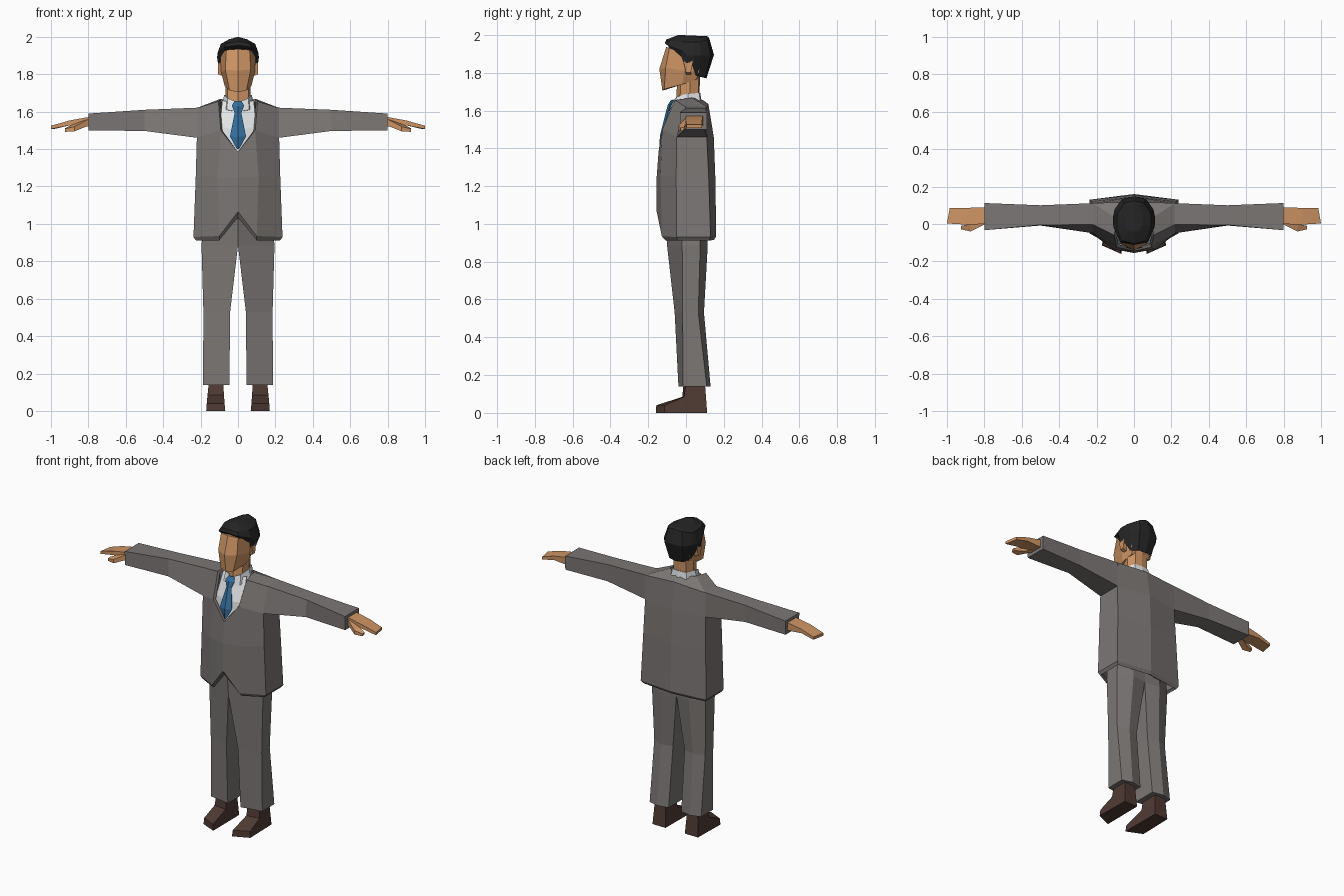
import bpy, bmesh


def material(name, rgb):
    m = bpy.data.materials.new(name)
    m.diffuse_color = (*rgb, 1)
    return m


SUIT = material("suit grey", (0.20, 0.184, 0.178))
SKIN = material("skin", (0.62, 0.30, 0.13))
HAIR = material("hair black", (0.018, 0.018, 0.019))
SHOE = material("shoe brown", (0.078, 0.042, 0.034))
TIE = material("tie blue", (0.035, 0.16, 0.34))
SHIRT = material("shirt white", (0.78, 0.80, 0.82))


def loft(name, rows, mat, closed=False, caps="", thick=0, extra=()):
    """Skin rows of points for the +x half, then mirror it to the other side."""
    bm = bmesh.new()
    grid = [[bm.verts.new(p) for p in row] for row in rows]
    n = len(rows[0])
    for a, b in zip(grid, grid[1:]):
        for i in range(n if closed else n - 1):
            j = (i + 1) % n
            bm.faces.new((a[i], a[j], b[j], b[i]))
    if "s" in caps:
        bm.faces.new(grid[0])
    if "e" in caps:
        bm.faces.new(grid[-1])
    for face in extra:
        bm.faces.new([bm.verts.new(p) for p in face])
    bmesh.ops.remove_doubles(bm, verts=bm.verts[:], dist=0.0005)
    # no walls on the centre plane
    inner = [f for f in bm.faces if all(abs(v.co.x) < 1e-4 for v in f.verts)]
    bmesh.ops.delete(bm, geom=inner, context='FACES')
    bmesh.ops.mirror(bm, geom=bm.verts[:] + bm.edges[:] + bm.faces[:],
                     axis='X', merge_dist=0.0005)
    bmesh.ops.recalc_face_normals(bm, faces=bm.faces[:])
    me = bpy.data.meshes.new(name)
    bm.to_mesh(me)
    bm.free()
    me.materials.append(mat)
    ob = bpy.data.objects.new(name, me)
    bpy.context.collection.objects.link(ob)
    if thick:
        mod = ob.modifiers.new("thickness", 'SOLIDIFY')
        mod.thickness = thick
        mod.offset = -1
    return ob


def at_x(x, section):
    return [(x, y, z) for y, z in section]


def at_z(z, section):
    return [(x, y, z) for x, y in section]


# Jacket: columns run front centre, lapel, side front, side back, back centre
lapel, sh_front, sh_back = (.105, -.06, 1.655), (.22, -.003, 1.62), (.22, .112, 1.62)
nape, neck_side, neck_back = (0, .118, 1.635), (.095, .03, 1.668), (0, .09, 1.655)
chest = [(0, -.145, 1.385), (.092, -.125, 1.50), (.22, -.05, 1.46),
         (.22, .11, 1.46), (0, .147, 1.46)]
loft("jacket", [
    [(0, -.14, 1.035), (.10, -.108, .912), (.225, -.045, .912), (.225, .12, .912), (0, .148, .915)],
    [(0, -.155, 1.065), (.10, -.128, .935), (.238, -.05, .93), (.238, .13, .93), (0, .16, .935)],
    [(0, -.155, 1.25), (.11, -.135, 1.25), (.226, -.052, 1.25), (.226, .12, 1.25), (0, .155, 1.25)],
    chest,
], SUIT, thick=.018, extra=[
    (chest[1], chest[2], sh_front, lapel),
    (chest[2], chest[3], sh_back, sh_front),
    (chest[3], chest[4], nape, sh_back),
    (lapel, sh_front, sh_back, neck_side),
    (neck_side, sh_back, nape, neck_back),
])

# Sleeves: top front, top back, bottom back, bottom front
loft("sleeves", [
    at_x(.20, [(-.003, 1.622), (.112, 1.622), (.11, 1.458), (-.052, 1.458)]),
    at_x(.50, [(-.005, 1.61), (.10, 1.61), (.10, 1.50), (-.008, 1.497)]),
    at_x(.80, [(-.033, 1.59), (.112, 1.59), (.11, 1.50), (-.03, 1.50)]),
], SUIT, closed=True, caps="se")

# Trousers: inner front, outer front, outer back, back crease, inner back
loft("trousers", [
    at_z(1.08, [(0, -.115), (.18, -.03), (.18, .07), (.10, .11), (0, .11)]),
    at_z(.885, [(0, -.10), (.195, -.02), (.195, .075), (.10, .115), (0, .10)]),
    at_z(.53, [(.042, -.06), (.185, -.018), (.185, .065), (.115, .095), (.042, .075)]),
    at_z(.14, [(.046, -.04), (.187, -.015), (.187, .11), (.12, .13), (.046, .115)]),
], SUIT, closed=True, caps="se")

# Shoes: the side profile swept across the foot, with a slanted toe
loft("shoes", [
    [(.068, -.16, 0), (.072, -.157, .04), (.075, -.02, .085), (.08, -.012, .16),
     (.08, .10, .16), (.07, .112, 0)],
    [(.17, -.115, 0), (.167, -.112, .04), (.163, -.01, .085), (.155, 0, .16),
     (.155, .10, .16), (.165, .112, 0)],
], SHOE, closed=True, caps="se")

# Hands and thumbs
loft("hands", [
    at_x(.78, [(0, 1.575), (.09, 1.575), (.09, 1.52), (0, 1.52)]),
    at_x(.90, [(-.003, 1.553), (.086, 1.553), (.086, 1.527), (-.003, 1.527)]),
    [(1.0, .003, 1.525), (.985, .085, 1.525), (.985, .085, 1.507), (1.0, .003, 1.507)],
], SKIN, closed=True, caps="se")
loft("thumbs", [
    at_x(.80, [(-.003, 1.56), (.035, 1.56), (.035, 1.525), (-.003, 1.525)]),
    at_x(.875, [(-.04, 1.52), (0, 1.535), (0, 1.505), (-.04, 1.495)]),
    at_x(.925, [(-.028, 1.508), (-.01, 1.512), (-.01, 1.497), (-.028, 1.492)]),
], SKIN, closed=True, caps="se")

# Shirt front and collar
loft("shirt_front", [
    [(0, -.124, 1.37), (.10, -.10, 1.40)],
    [(0, -.112, 1.50), (.095, -.088, 1.52)],
    [(0, -.062, 1.645), (.085, -.03, 1.66)],
], SHIRT)
loft("collar", [
    [(0, -.085, 1.60), (.06, -.065, 1.61), (.088, .01, 1.63), (.06, .078, 1.63), (0, .085, 1.63)],
    [(0, -.070, 1.65), (.055, -.05, 1.672), (.073, .01, 1.69), (.05, .07, 1.692), (0, .076, 1.692)],
], SHIRT, thick=.006)

# Tie with a knot and a centre ridge
loft("tie", [[(0, y, z), (w, y + .012, z + .003)] for w, y, z in [
    (.018, -.080, 1.655), (.033, -.096, 1.63), (.018, -.107, 1.59),
    (.043, -.138, 1.465), (.008, -.142, 1.40)]], TIE, thick=.008)

# Neck and head, each ring from front centre to back centre
loft("neck", [
    at_z(1.60, [(0, -.055), (.055, -.035), (.066, .02), (.045, .062), (0, .068)]),
    at_z(1.79, [(0, -.045), (.055, -.025), (.068, .02), (.045, .068), (0, .075)]),
], SKIN)
loft("head", [
    [(0, -.125, 1.705), (.045, -.115, 1.713), (.072, -.02, 1.738), (.06, .055, 1.765), (0, .07, 1.765)],
    [(0, -.141, 1.82), (.068, -.108, 1.825), (.09, -.01, 1.81), (.075, .07, 1.81), (0, .09, 1.81)],
    [(0, -.105, 1.935), (.062, -.088, 1.93), (.096, -.02, 1.92), (.08, .08, 1.92), (0, .11, 1.92)],
], SKIN, caps="se")
loft("ears", [
    at_x(.08, [(-.008, 1.865), (.034, 1.865), (.025, 1.79), (0, 1.79)]),
    at_x(.106, [(-.012, 1.86), (.036, 1.868), (.026, 1.80), (0, 1.80)]),
], SKIN, closed=True, caps="se")

# Hair: hairline, widest ring and crown
loft("hair", [
    [(0, -.085, 1.935), (.065, -.078, 1.922), (.099, -.025, 1.885), (.102, -.003, 1.825),
     (.097, .035, 1.835), (.075, .05, 1.785), (.05, .10, 1.772), (0, .108, 1.77)],
    [(0, -.112, 1.955), (.073, -.098, 1.945), (.109, -.02, 1.915), (.112, .0, 1.89),
     (.111, .045, 1.89), (.103, .08, 1.89), (.065, .132, 1.89), (0, .148, 1.895)],
    [(0, -.105, 1.975), (.06, -.09, 1.967), (.088, -.02, 1.963), (.092, 0, 1.962),
     (.09, .045, 1.962), (.082, .07, 1.962), (.05, .112, 1.975), (0, .122, 1.985)],
    [(0, -.04, 2.0), (.03, -.035, 1.992), (.045, -.01, 1.988), (.048, 0, 1.987),
     (.046, .04, 1.987), (.04, .06, 1.987), (.025, .10, 1.99), (0, .112, 1.993)],
], HAIR, caps="e")
